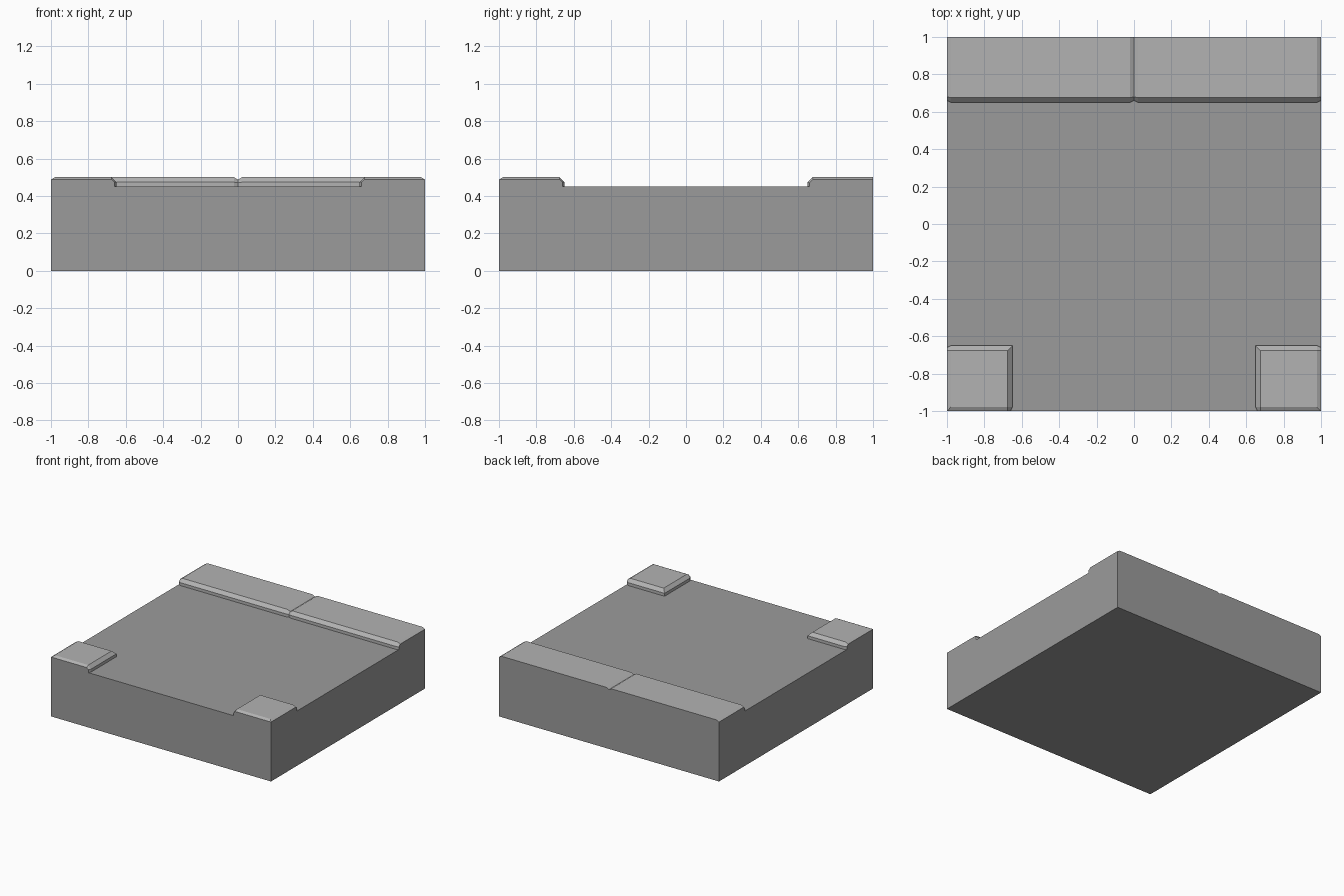
import bpy, bmesh
from mathutils import Vector

if "Cube" in bpy.data.objects:
    bpy.data.objects.remove(bpy.data.objects["Cube"])

FLOOR, TOP = 0.45, 0.50      # road surface and kerb top
IN, OUT = 0.65, 1.0          # inner and outer limits of the kerb stones
C, J = 0.026, 0.022          # exposed-edge chamfer and joint chamfer
JZ = TOP - 0.012             # height of the joint edges
N = 0.01                     # depth of the joint notch


def grey(name, v):
    m = bpy.data.materials.new(name)
    m.diffuse_color = (v, v, v, 1)
    m.use_nodes = True
    m.node_tree.nodes["Principled BSDF"].inputs["Base Color"].default_value = m.diffuse_color
    return m


asphalt = grey("asphalt", 0.33)
stone = grey("stone", 0.45)


def hull_object(name, points, mats, side_z=None):
    me = bpy.data.meshes.new(name)
    bm = bmesh.new()
    for p in points:
        bm.verts.new(Vector(p))
    bmesh.ops.convex_hull(bm, input=bm.verts)
    bmesh.ops.dissolve_limit(bm, angle_limit=0.01, verts=bm.verts, edges=bm.edges)
    bmesh.ops.recalc_face_normals(bm, faces=bm.faces)
    # Outer walls of the kerb share the slab colour
    for f in bm.faces:
        c = f.calc_center_median()
        if len(mats) > 1 and (abs(f.normal.x) > 0.99 and abs(c.x) > 0.99
                              or abs(f.normal.y) > 0.99 and abs(c.y) > 0.99):
            f.material_index = 1
    bm.to_mesh(me)
    bm.free()
    for m in mats:
        me.materials.append(m)
    ob = bpy.data.objects.new(name, me)
    bpy.context.collection.objects.link(ob)
    return ob


def mirror_x(ob):
    ob.modifiers.new("mirror", 'MIRROR').use_mirror_merge = False


# Base slab
hull_object("base_slab", [(x, y, z) for x in (-1, 1) for y in (-1, 1) for z in (0, FLOOR)],
            [asphalt])

# Back kerb stones: full section between joints, slightly smaller section at each joint
full = [(OUT, FLOOR), (IN, FLOOR), (IN, TOP - C), (IN + C, TOP), (OUT, TOP)]
end = [(OUT, FLOOR), (IN + N, FLOOR), (IN + N, TOP - C - 0.004),
       (IN + C + 0.003, JZ), (OUT, JZ)]
pts = [(x, y, z) for x, section in ((0, end), (J, full), (OUT - J, full), (OUT, end))
       for y, z in section]
mirror_x(hull_object("back_kerb", pts, [stone, asphalt]))

# Front corner stones: chamfered on the two road sides, jointed on the two outer sides
a = OUT - J
plan = [(IN, IN), (IN, a), (IN + N, OUT), (OUT, OUT), (OUT, IN + N), (a, IN)]
pts = [(x, -y, z) for x, y in plan for z in (FLOOR, TOP - C)]
pts += [(x, -y, TOP) for x in (IN + C, a) for y in (IN + C, a)]
pts += [(x, -y, JZ) for x, y in ((IN + C, OUT), (OUT, OUT), (OUT, IN + C))]
mirror_x(hull_object("corner_kerb", pts, [stone, asphalt]))
